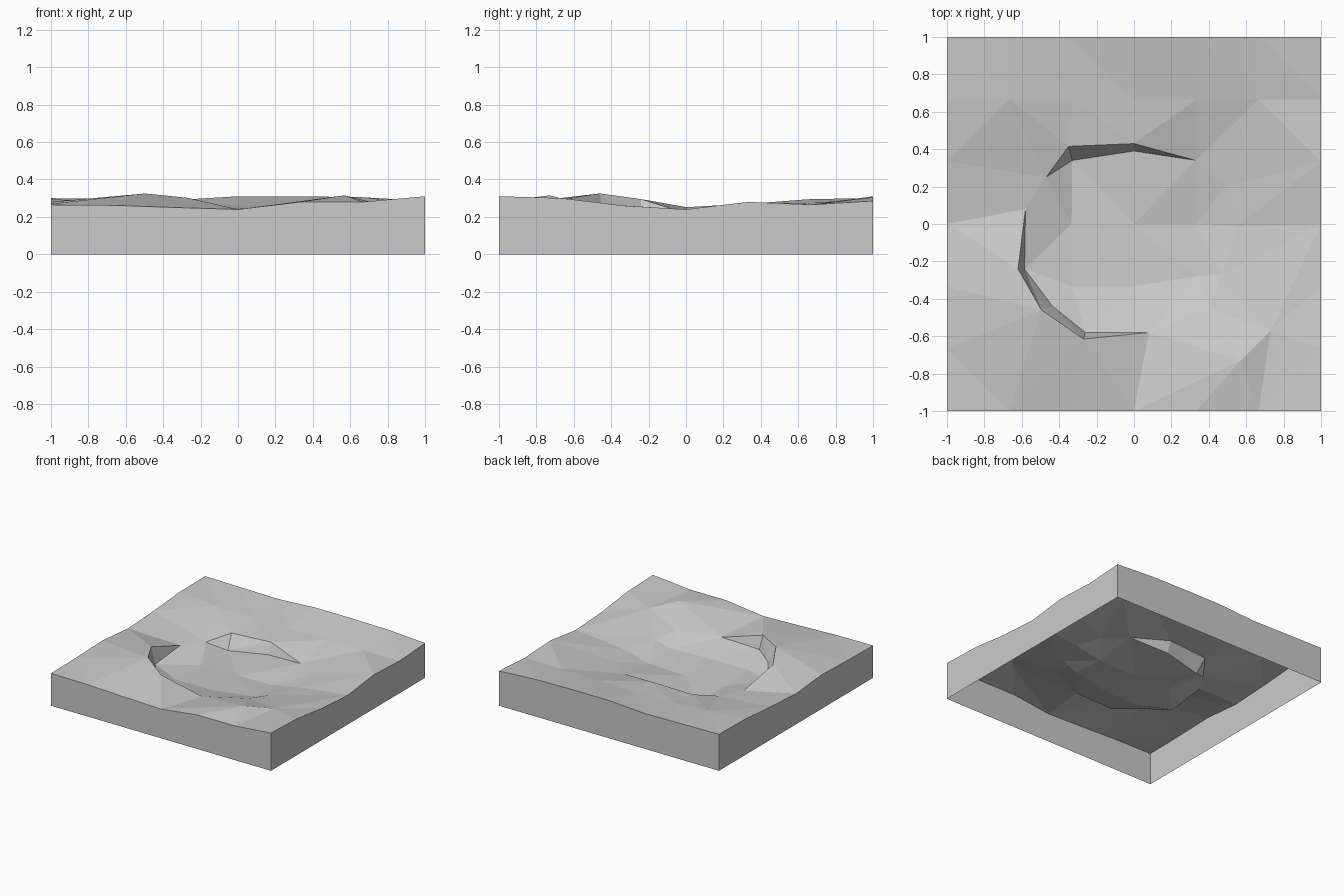
import bpy, bmesh
from mathutils import Vector
from mathutils.geometry import delaunay_2d_cdt

if "Cube" in bpy.data.objects:
    bpy.data.objects.remove(bpy.data.objects["Cube"])

# Heights along the tile border, seven points per side
steps = [-1 + i / 3 for i in range(7)]
front = [.265, .262, .25, .24, .28, .28, .31]
right = [.31, .30, .26, .24, .28, .265, .285]
back = [.30, .295, .29, .31, .31, .305, .285]
left = [.265, .27, .28, .252, .27, .295, .30]
border = [(steps[i], -1, front[i]) for i in range(6)]
border += [(1, steps[i], right[i]) for i in range(6)]
border += [(steps[i], 1, back[i]) for i in range(6, 0, -1)]
border += [(-1, steps[i], left[i]) for i in range(6, 0, -1)]

# Two broken ledges round the hollow: upper lip and lower lip share end points
back_upper = [(-.47, .25, .187), (-.35, .415, .23), (0, .43, .243), (.33, .34, .19)]
back_lower = [back_upper[0], (-.33, .34, .12), (0, .39, .155), back_upper[-1]]
front_upper = [(-.58, .08, .195), (-.62, -.24, .295), (-.495, -.46, .325),
               (-.27, -.615, .302), (.08, -.58, .205)]
front_lower = [front_upper[0], (-.585, -.24, .16), (-.435, -.44, .195),
               (-.26, -.58, .195), front_upper[-1]]

# Smooth right-hand side of the hollow, and the ridge in front of it
slope = [(.08, -.58, .205), (.405, -.45, .225), (.47, -.27, .20), (.555, -.01, .19),
         (.49, .2, .19), (.33, .34, .19)]
ridge = [(0, -1, .24), (.57, -.73, .315), (.73, -.57, .275), (1, 0, .24)]

# Hollow floor and the row of points behind the hollow
floor = [(-1 / 3, 0, .13), (0, 0, .13), (1 / 3, 0, .14),
         (-1 / 3, -1 / 3, .14), (0, -1 / 3, .14), (1 / 3, -.28, .16)]
rear_row = list(zip(steps[1:6], [2 / 3] * 5, [.275, .26, .26, .26, .265]))

points, edges = [], []


def index_of(p):
    for i, q in enumerate(points):
        if (Vector(p) - Vector(q)).length < 1e-3:
            return i
    points.append(p)
    return len(points) - 1


def add_chain(chain):
    ids = [index_of(p) for p in chain]
    edges.extend(zip(ids, ids[1:]))


add_chain(border + border[:1])
for chain in (back_upper, back_lower, front_upper, front_lower, slope, ridge, rear_row):
    add_chain(chain)
for p in floor:
    index_of(p)

# Terrain surface
flat = [Vector(p[:2]) for p in points]
co, _, tris, source, _, _ = delaunay_2d_cdt(flat, edges, [], 1, 1e-5)
bm = bmesh.new()
verts = [bm.verts.new((c.x, c.y, points[s[0]][2] if s else .24)) for c, s in zip(co, source)]
for t in tris:
    bm.faces.new([verts[i] for i in t])
bmesh.ops.recalc_face_normals(bm, faces=bm.faces)
if sum(f.normal.z for f in bm.faces) < 0:
    bmesh.ops.reverse_faces(bm, faces=bm.faces)

# Side walls dropped to the ground, underside left open
rim = [e for e in bm.edges if e.is_boundary]
walls = bmesh.ops.extrude_edge_only(bm, edges=rim)["geom"]
for v in walls:
    if isinstance(v, bmesh.types.BMVert):
        v.co.z = 0
bmesh.ops.recalc_face_normals(bm, faces=bm.faces)
if sum(f.normal.z for f in bm.faces) < 0:
    bmesh.ops.reverse_faces(bm, faces=bm.faces)

mesh = bpy.data.meshes.new("ground_tile")
bm.to_mesh(mesh)
bm.free()
bpy.context.collection.objects.link(bpy.data.objects.new("ground_tile", mesh))
